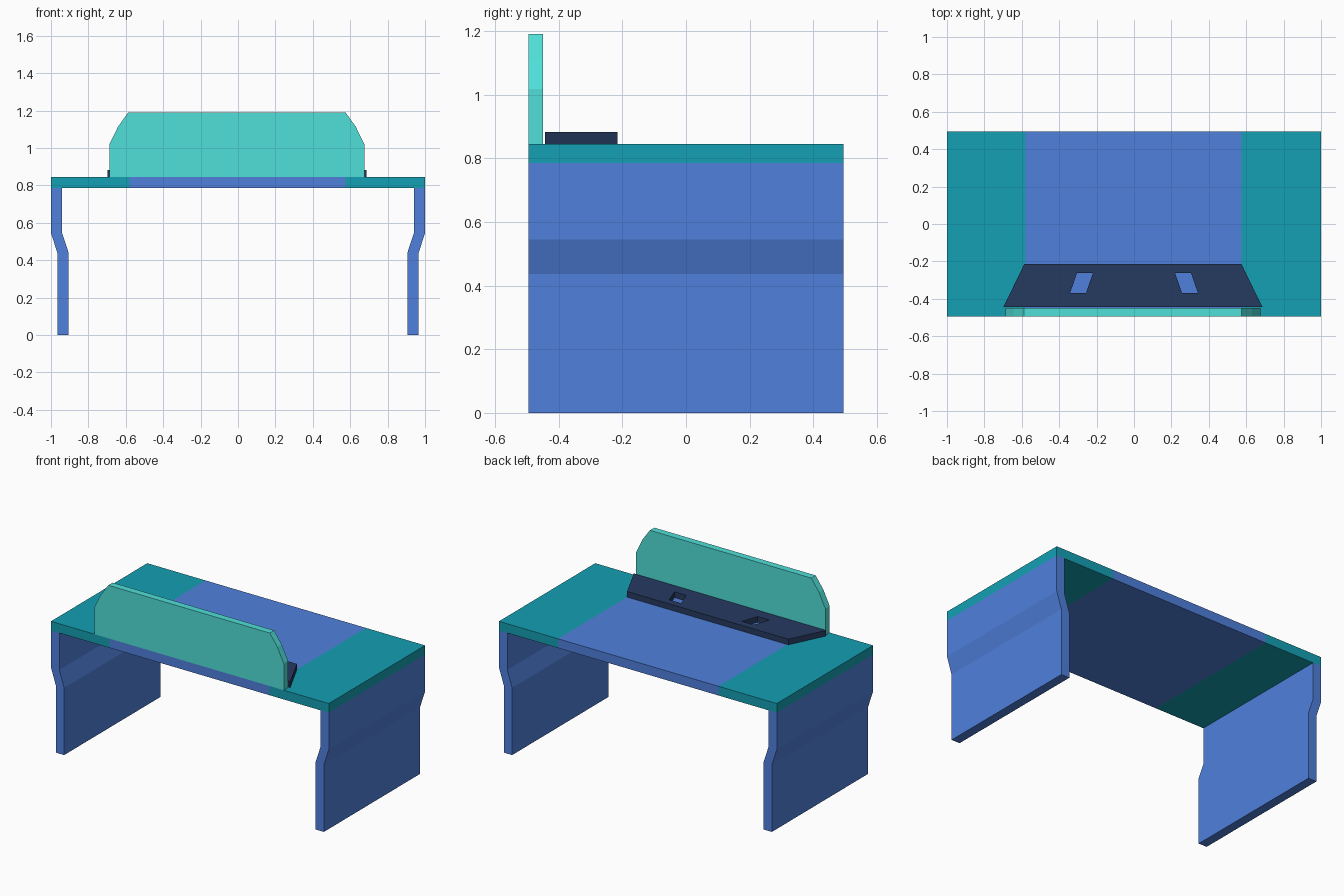
import bpy, bmesh
from math import pi
from mathutils import Matrix

if "Cube" in bpy.data.objects:
    bpy.data.objects.remove(bpy.data.objects["Cube"])


def material(name, rgb):
    m = bpy.data.materials.new(name)
    m.diffuse_color = (*rgb, 1)
    m.use_nodes = True
    m.node_tree.nodes["Principled BSDF"].inputs["Base Color"].default_value = m.diffuse_color
    return m


BLUE = material("blue", (0.08, 0.216, 0.716))
TEAL = material("teal", (0.007, 0.35, 0.45))
AQUA = material("aqua", (0.08, 0.74, 0.69))
NAVY = material("navy", (0.019, 0.042, 0.117))


def prism(name, loops, lo, hi, mat, upright=True):
    """Extrude outlines (first outer, rest holes) along y if upright, else along z."""
    curve = bpy.data.curves.new(name, 'CURVE')
    curve.dimensions = '2D'
    curve.fill_mode = 'BOTH'
    curve.extrude = (hi - lo) / 2
    for loop in loops:
        s = curve.splines.new('POLY')
        s.points.add(len(loop) - 1)
        for p, (u, v) in zip(s.points, loop):
            p.co = (u, v, 0, 1)
        s.use_cyclic_u = True
    tmp = bpy.data.objects.new(name + "_outline", curve)
    bpy.context.collection.objects.link(tmp)
    deps = bpy.context.evaluated_depsgraph_get()
    mesh = bpy.data.meshes.new_from_object(tmp.evaluated_get(deps))
    bpy.data.objects.remove(tmp)

    mid = (lo + hi) / 2
    if upright:
        mesh.transform(Matrix.Translation((0, mid, 0)) @ Matrix.Rotation(pi / 2, 4, 'X'))
    else:
        mesh.transform(Matrix.Translation((0, 0, mid)))
    bm = bmesh.new()
    bm.from_mesh(mesh)
    bmesh.ops.remove_doubles(bm, verts=bm.verts, dist=1e-4)
    bmesh.ops.recalc_face_normals(bm, faces=bm.faces)
    for f in bm.faces:
        f.smooth = False
        f.material_index = 0
    bm.to_mesh(mesh)
    bm.free()
    mesh.materials.clear()
    mesh.materials.append(mat)
    obj = bpy.data.objects.new(name, mesh)
    bpy.context.collection.objects.link(obj)
    return obj


def rect(x0, x1, z0, z1):
    return [(x0, z0), (x1, z0), (x1, z1), (x0, z1)]


def flip(loop, c=0.0):
    """Mirror an outline about x = c."""
    return [(2 * c - x, y) for x, y in reversed(loop)]


D = 0.495            # half depth of the desk
Z0, Z1 = 0.785, 0.845  # desktop underside and top
C = -0.006           # centre line of the upper parts

# Desktop in three colour bands
prism("desktop_middle", [rect(-0.58, 0.575, Z0, Z1)], -D, D, BLUE)
prism("desktop_left", [rect(-1, -0.58, Z0, Z1)], -D, D, TEAL)
prism("desktop_right", [rect(0.575, 1, Z0, Z1)], -D, D, TEAL)

# Side panels with an inward jog
leg = [(0.905, 0), (0.965, 0), (0.965, 0.437), (1, 0.545),
       (1, Z0), (0.94, Z0), (0.94, 0.545), (0.905, 0.437)]
prism("side_panel_right", [leg], -D, D, BLUE)
prism("side_panel_left", [flip(leg)], -D, D, BLUE)

# Upright front screen with rounded top corners
half = [(0.676, Z1), (0.676, 1.018), (0.63, 1.113), (0.575, 1.19)]
prism("front_screen", [half + flip(half, C)], -D, -0.45, AQUA)

# Tapered tray behind the screen with two slanted slots
slot = [(0.257, -0.37), (0.342, -0.37), (0.305, -0.263), (0.22, -0.263)]
edge = [(0.686, -0.443), (0.575, -0.215)]
prism("tray", [edge + flip(edge, C), slot, flip(slot)], Z1, 0.882, NAVY, upright=False)
